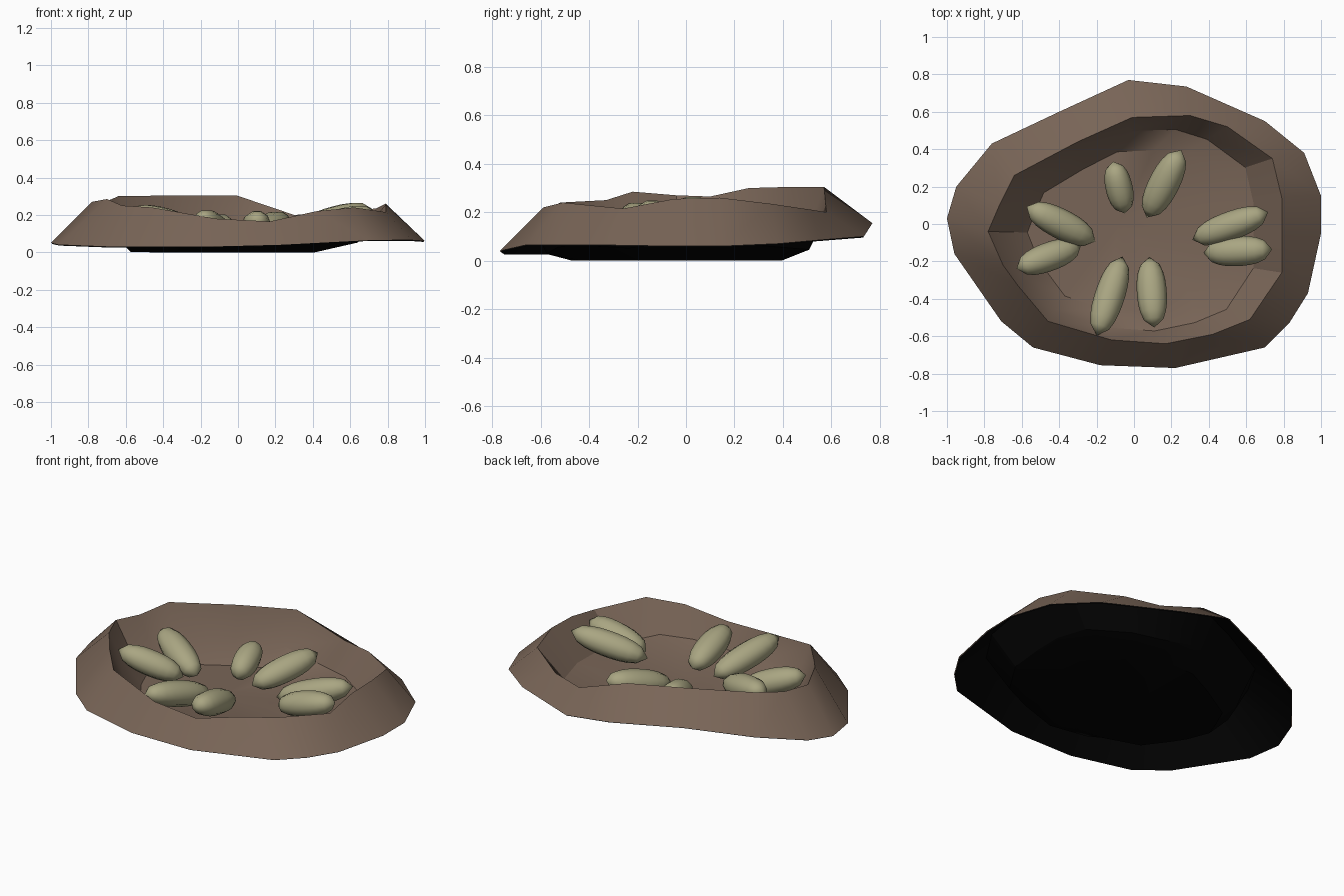
import bpy
import bmesh
from math import radians, pi
from mathutils import Matrix, Vector

cube = bpy.data.objects.get("Cube")
if cube:
    bpy.data.objects.remove(cube, do_unlink=True)


def material(name, colour):
    mat = bpy.data.materials.new(name)
    mat.use_nodes = True
    mat.diffuse_color = (*colour, 1)
    bsdf = mat.node_tree.nodes["Principled BSDF"]
    bsdf.inputs["Base Color"].default_value = (*colour, 1)
    bsdf.inputs["Roughness"].default_value = 0.9
    return mat


earth = material("earth brown", (0.19, 0.13, 0.095))
underside = material("underside black", (0.001, 0.001, 0.001))
pale_green = material("pale olive", (0.40, 0.38, 0.225))


def finish(name, bm, mats, angle):
    mesh = bpy.data.meshes.new(name)
    bm.to_mesh(mesh)
    bm.free()
    obj = bpy.data.objects.new(name, mesh)
    bpy.context.collection.objects.link(obj)
    for mat in mats:
        mesh.materials.append(mat)
    bpy.ops.object.select_all(action="DESELECT")
    obj.select_set(True)
    bpy.context.view_layer.objects.active = obj
    bpy.ops.object.shade_smooth_by_angle(angle=radians(angle))
    return obj


# Mound outline: outer edge point, then crest point, going anticlockwise
outline = [
    ((1, .15, .06), (.79, .14, .26)),
    ((.91, .38, .07), (.74, .35, .235)),
    ((.7, .55, .085), (.5, .52, .21)),
    ((.28, .735, .1), (.3, .58, .2)),
    ((-.03, .77, .155), (-.01, .57, .305)),
    ((-.4, .6, .155), (-.3, .44, .305)),
    ((-.76, .43, .13), (-.64, .26, .3)),
    ((-.95, .2, .075), (-.72, .1, .265)),
    ((-1, .03, .05), (-.78, -.04, .27)),
    ((-.96, -.16, .04), (-.7, -.22, .285)),
    ((-.71, -.52, .03), (-.62, -.33, .25)),
    ((-.54, -.66, .03), (-.46, -.52, .24)),
    ((-.18, -.755, .03), (-.12, -.62, .18)),
    ((.22, -.77, .04), (.17, -.64, .165)),
    ((.7, -.66, .065), (.42, -.59, .22)),
    ((.83, -.53, .065), (.62, -.51, .24)),
    ((.93, -.37, .065), (.79, -.26, .215)),
    ((1, -.05, .06), (.79, -.05, .255)),
]


def floor_point(crest):
    return Vector((.624 * crest[0] - .083, .707 * crest[1] - .017, .006))


# Hollow mound: outer slope, crest, inner wall (steeper on the right) and floor
bm = bmesh.new()
columns = []
for edge, crest in outline:
    edge, crest = Vector(edge), Vector(crest)
    base = floor_point(crest)
    middle = base.lerp(crest, .6)
    middle.z = .05 + .5 * (crest.z - .2) + .07 * max(0, -middle.x)
    columns.append([bm.verts.new(p) for p in (edge, crest, middle, base)])
centre = bm.verts.new((-.08, 0, .006))
for i, col in enumerate(columns):
    nxt = columns[(i + 1) % len(columns)]
    for k in range(3):
        bm.faces.new((col[k], nxt[k], nxt[k + 1], col[k + 1]))
    bm.faces.new((col[3], nxt[3], centre))
mound = finish("mound", bm, (earth, underside), 30)
shell = mound.modifiers.new("thin shell", "SOLIDIFY")
shell.thickness = .006
shell.offset = -1
shell.material_offset = 1
shell.use_rim = False


# Seeds: plump faceted spindles, raised at the outer end
def seed(name, x, y, z, heading, half_length, half_width, tilt):
    bm = bmesh.new()
    sides, rings = 10, 9
    loops = []
    for r in range(1, rings):
        along = 2 * r / rings - 1
        spread = (1 - abs(along) ** 2.4) ** .55
        loops.append([])
        for s in range(sides):
            offset = Matrix.Rotation(2 * pi * s / sides, 3, "X") @ Vector((0, spread, 0))
            loops[-1].append(bm.verts.new((along, offset.y, offset.z)))
    for a, b in zip(loops, loops[1:]):
        for s in range(sides):
            n = (s + 1) % sides
            bm.faces.new((a[s], a[n], b[n], b[s]))
    for end, loop in ((-1, loops[0]), (1, loops[-1])):
        tip = bm.verts.new((end, 0, 0))
        for s in range(sides):
            bm.faces.new((loop[s], loop[(s + 1) % sides], tip))
    bmesh.ops.recalc_face_normals(bm, faces=bm.faces)
    place = (Matrix.Translation((x, y, z))
             @ Matrix.Rotation(radians(heading), 4, "Z")
             @ Matrix.Rotation(radians(-tilt), 4, "Y")
             @ Matrix.Diagonal((half_length, half_width, .072, 1)))
    bmesh.ops.transform(bm, matrix=place, verts=bm.verts)
    finish(name, bm, (pale_green,), 50)


seed("back_seed_right", -.08, .195, .125, 103, .147, .072, 15)
seed("back_seed_left", .16, .215, .13, 63, .21, .082, 15)
seed("left_seed_back", .515, -.01, .175, 20, .223, .077, 15)
seed("left_seed_front", .555, -.145, .165, 3, .19, .08, 15)
seed("front_seed_left", .095, -.365, .135, -86, .196, .08, 15)
seed("front_seed_right", -.13, -.385, .135, -108, .23, .08, 15)
seed("right_seed_back", -.39, 0, .165, 153, .213, .08, 15)
seed("right_seed_front", -.455, -.175, .15, 200, .193, .077, 18)
